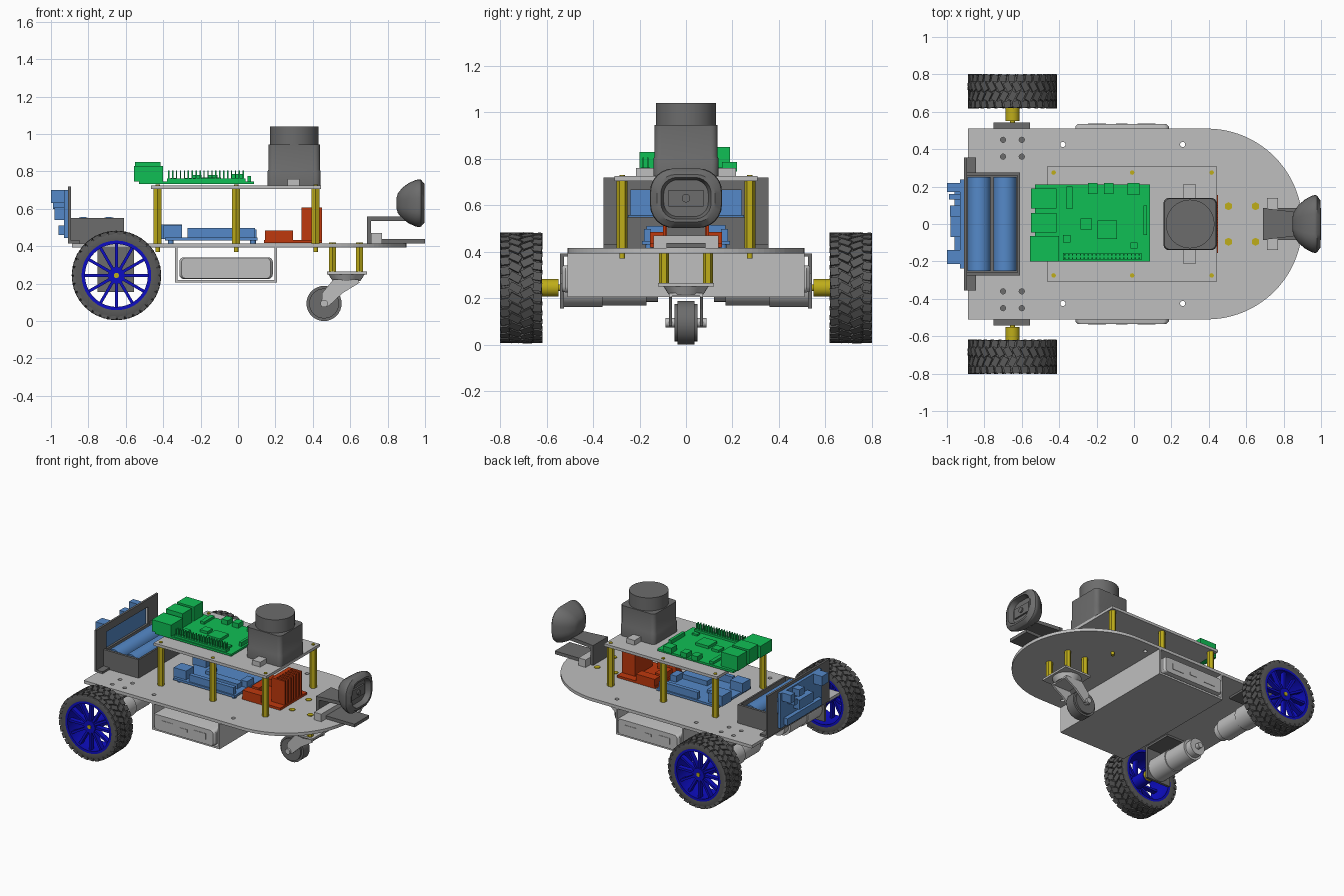
import bpy, bmesh, math
from mathutils import Vector, Matrix

if "Cube" in bpy.data.objects:
    bpy.data.objects.remove(bpy.data.objects["Cube"])


def material(name, rgb):
    m = bpy.data.materials.new(name)
    m.use_nodes = True
    m.diffuse_color = (*rgb, 1)
    bsdf = next(n for n in m.node_tree.nodes if n.type == 'BSDF_PRINCIPLED')
    bsdf.inputs["Base Color"].default_value = (*rgb, 1)
    return m


LIGHT = material("light grey", (0.52, 0.52, 0.52))
DARK = material("dark grey", (0.15, 0.15, 0.15))
TYRE = material("tyre grey", (0.10, 0.10, 0.10))
BRASS = material("brass yellow", (0.52, 0.42, 0.01))
BLUE = material("board blue", (0.09, 0.25, 0.58))
RIM = material("rim blue", (0.004, 0.004, 0.55))
GREEN = material("board green", (0.005, 0.52, 0.09))
RED = material("board red", (0.52, 0.04, 0.004))


# ---- helpers ----
def finish(name, bm, mat, smooth=False):
    bmesh.ops.recalc_face_normals(bm, faces=bm.faces)
    me = bpy.data.meshes.new(name)
    bm.to_mesh(me)
    bm.free()
    ob = bpy.data.objects.new(name, me)
    bpy.context.collection.objects.link(ob)
    me.materials.append(mat)
    if smooth:
        bpy.ops.object.select_all(action='DESELECT')
        ob.select_set(True)
        bpy.context.view_layer.objects.active = ob
        bpy.ops.object.shade_smooth_by_angle(angle=math.radians(35))
    return ob


def add_box(bm, x0, x1, y0, y1, z0, z1, mat4=Matrix()):
    m = Matrix.Translation(((x0 + x1) / 2, (y0 + y1) / 2, (z0 + z1) / 2))
    m = mat4 @ m @ Matrix.Diagonal((x1 - x0, y1 - y0, z1 - z0, 1))
    bmesh.ops.create_cube(bm, size=1, matrix=m)


def add_cyl(bm, p, q, r, r2=None, n=32):
    p, q = Vector(p), Vector(q)
    rot = (q - p).to_track_quat('Z', 'Y').to_matrix().to_4x4()
    bmesh.ops.create_cone(bm, cap_ends=True, segments=n, radius1=r, radius2=r if r2 is None else r2,
                          depth=(q - p).length, matrix=Matrix.Translation((p + q) / 2) @ rot)


def boxes(name, mat, *dims):
    bm = bmesh.new()
    for d in dims:
        add_box(bm, *d)
    return finish(name, bm, mat)


def cyls(name, mat, *specs, n=32):
    bm = bmesh.new()
    for s in specs:
        add_cyl(bm, *s, n=n)
    return finish(name, bm, mat, True)


def loft(name, rings, mat, smooth=True, cap=True):
    bm = bmesh.new()
    rows = [[bm.verts.new(c) for c in ring] for ring in rings]
    for a, b in zip(rows, rows[1:]):
        for i in range(len(a)):
            j = (i + 1) % len(a)
            bm.faces.new((a[i], a[j], b[j], b[i]))
    if cap:
        bm.faces.new(rows[0])
        bm.faces.new(rows[-1])
    return finish(name, bm, mat, smooth)


def round_rect(hu, hv, r, n=6):
    pts = []
    for k, (su, sv) in enumerate(((1, 1), (-1, 1), (-1, -1), (1, -1))):
        for i in range(n + 1):
            a = math.pi / 2 * (k + i / n)
            pts.append((su * (hu - r) + r * math.cos(a), sv * (hv - r) + r * math.sin(a)))
    return pts


def drill(ob, cutter):
    mod = ob.modifiers.new("holes", 'BOOLEAN')
    mod.object, mod.solver = cutter, 'EXACT'
    cutter.hide_render = True
    bpy.context.view_layer.objects.active = ob
    bpy.ops.object.modifier_apply(modifier=mod.name)
    bpy.data.objects.remove(cutter)


# ---- decks ----
outline = [(-0.888, -0.51)]
for i in range(49):
    a = -math.pi / 2 + math.pi * i / 48
    outline.append((0.39 + 0.51 * math.cos(a), 0.51 * math.sin(a)))
outline.append((-0.888, 0.51))
deck = loft("base_deck", [[(x, y, z) for x, y in outline] for z in (0.393, 0.415)], LIGHT, False)
holes = [(x, s * y) for s in (-1, 1) for x, y in
         ((-0.7, 0.36), (-0.6, 0.36), (-0.7, 0.45), (-0.6, 0.45), (-0.38, 0.425), (0.26, 0.425))]
drill(deck, cyls("deck_cutter", LIGHT, *[((x, y, 0.3), (x, y, 0.5), 0.014) for x, y in holes], n=16))
boxes("upper_deck", LIGHT, (-0.465, 0.445, -0.308, 0.308, 0.705, 0.725))
posts = [(x, y) for x in (-0.43, -0.01, 0.415) for y in (-0.275, 0.275)]
cyls("deck_posts", BRASS, *[((x, y, 0.415), (x, y, 0.705), 0.024) for x, y in posts], n=6)
cyls("post_screws", BRASS, *[((x, y, 0.37), (x, y, 0.73), 0.012) for x, y in posts], n=16)

# ---- battery tray with power pack ----
boxes("pack_tray", LIGHT, (-0.337, 0.208, -0.51, 0.51, 0.205, 0.219),
      (-0.337, -0.323, -0.51, 0.51, 0.205, 0.393), (0.194, 0.208, -0.51, 0.51, 0.205, 0.393))
loft("power_pack", [[(-0.064 + k * u, y, 0.283 + k * v) for u, v in round_rect(0.25, 0.058, 0.025)]
                    for y, k in ((-0.535, 0.95), (-0.52, 1), (0.52, 1), (0.535, 0.95))], LIGHT)
for s in (-1, 1):
    y0, y1 = sorted((s * 0.53, s * 0.538))
    boxes("pack_ports", LIGHT, (-0.245, -0.15, y0, y1, 0.262, 0.305), (0.02, 0.115, y0, y1, 0.262, 0.305),
          (-0.095, -0.035, y0, y1, 0.274, 0.293))

# ---- driven wheels, motors and brackets ----
AX, AZ, R = -0.65, 0.244, 0.238


def ring(y, r, n=64):
    return [(AX + r * math.cos(2 * math.pi * i / n), y, AZ + r * math.sin(2 * math.pi * i / n)) for i in range(n)]


for s, side in ((-1, "right"), (1, "left")):
    yc = s * 0.71
    prof = [(-0.088, 0.186), (-0.09, 0.215), (-0.084, 0.229), (0.084, 0.229), (0.09, 0.215), (0.088, 0.186),
            (-0.088, 0.186)]
    loft(side + "_tyre", [ring(yc + d, r) for d, r in prof], TYRE, cap=False)
    # chevron tread blocks
    bm = bmesh.new()
    N = 32
    for i in range(N):
        for t, off in ((-1, 0.0), (1, 0.5)):
            m = (Matrix.Translation((AX, yc, AZ)) @ Matrix.Rotation(2 * math.pi * (i + off) / N, 4, 'Y')
                 @ Matrix.Translation((0, t * 0.026, 0.231)) @ Matrix.Rotation(t * 0.5, 4, 'Z'))
            add_box(bm, -0.017, 0.017, -0.026, 0.026, -0.009, 0.007, m)
            m = (Matrix.Translation((AX, yc, AZ)) @ Matrix.Rotation(2 * math.pi * (i + off + 0.4) / N, 4, 'Y')
                 @ Matrix.Translation((0, t * 0.07, 0.23)) @ Matrix.Rotation(-t * 0.15, 4, 'Z'))
            add_box(bm, -0.018, 0.018, -0.019, 0.019, -0.012, 0.007, m)
    finish(side + "_tread", bm, TYRE)
    # rim barrel, spokes, hub
    prof = [(-0.088, 0.187), (0.088, 0.187), (0.088, 0.168), (0.06, 0.172), (-0.06, 0.172), (-0.088, 0.168),
            (-0.088, 0.187)]
    loft(side + "_rim", [ring(yc + d, r) for d, r in prof], RIM, cap=False)
    bm = bmesh.new()
    for i in range(12):
        m = Matrix.Translation((AX, yc + s * 0.05, AZ)) @ Matrix.Rotation(2 * math.pi * i / 12, 4, 'Y')
        add_box(bm, -0.008, 0.008, -0.018, 0.018, 0.035, 0.176, m)
    finish(side + "_spokes", bm, RIM)
    cyls(side + "_hub", RIM, ((AX, s * 0.63, AZ), (AX, s * 0.785, AZ), 0.045))
    cyls(side + "_coupler", BRASS, ((AX, s * 0.55, AZ), (AX, s * 0.64, AZ), 0.038),
         ((AX, s * 0.5, AZ), (AX, s * 0.79, AZ), 0.014))
    cyls(side + "_motor", LIGHT, ((AX, s * 0.36, AZ), (AX, s * 0.525, AZ), 0.083),
         ((AX, s * 0.17, AZ), (AX, s * 0.37, AZ), 0.076), ((AX, s * 0.12, AZ), (AX, s * 0.18, AZ), 0.06),
         ((AX, s * 0.09, AZ), (AX, s * 0.13, AZ), 0.02))
    y = sorted((s * 0.525, s * 0.543))
    f = sorted((s * 0.32, s * 0.543))
    boxes(side + "_motor_bracket", DARK, (-0.75, -0.555, *y, 0.155, 0.393), (-0.75, -0.555, *f, 0.378, 0.393))

# ---- swivel caster ----
cyls("caster_posts", BRASS, *[((x, y, 0.262), (x, y, 0.42), 0.022) for x in (0.505, 0.65) for y in (-0.095, 0.095)],
     n=6)
boxes("caster_plate", LIGHT, (0.475, 0.69, -0.12, 0.12, 0.25, 0.264))
cyls("caster_swivel", LIGHT, ((0.58, 0, 0.215), (0.58, 0, 0.252), 0.075, 0.098))
fork = [(0.445, 0.075), (0.485, 0.08), (0.56, 0.15), (0.65, 0.205), (0.64, 0.222), (0.51, 0.222), (0.45, 0.15)]
for s in (-1, 1):
    loft("caster_fork", [[(x, s * y, z) for x, z in fork] for y in (0.06, 0.074)], LIGHT, False)
boxes("caster_fork_bridge", LIGHT, (0.51, 0.645, -0.074, 0.074, 0.208, 0.222))
cyls("caster_wheel", DARK, ((0.46, -0.036, 0.094), (0.46, 0.036, 0.094), 0.094),
     ((0.46, -0.05, 0.094), (0.46, 0.05, 0.094), 0.08))
cyls("caster_axle", LIGHT, ((0.46, -0.088, 0.094), (0.46, 0.088, 0.094), 0.02), n=12)

# ---- scanner on upper deck ----
loft("scanner_body", [[(0.3 + k * u, k * v, z) for u, v in round_rect(0.142, 0.14, 0.03)]
                      for z, k in ((0.725, 1), (0.80, 1), (0.81, 0.97), (0.945, 0.97))], DARK)
cyls("scanner_turret", DARK, ((0.3, 0, 0.945), (0.3, 0, 1.04), 0.13), n=48)
boxes("scanner_tabs", LIGHT, (0.265, 0.33, 0.13, 0.215, 0.725, 0.76), (0.265, 0.33, -0.215, -0.13, 0.725, 0.76))

# ---- green computer board ----
boxes("computer_board", GREEN, (-0.53, 0.085, -0.2, 0.21, 0.732, 0.747))
boxes("computer_ports", GREEN, (-0.55, -0.415, 0.083, 0.19, 0.745, 0.85), (-0.55, -0.415, -0.045, 0.06, 0.745, 0.85),
      (-0.555, -0.4, -0.2, -0.065, 0.745, 0.83), (-0.245, -0.195, 0.16, 0.22, 0.745, 0.78),
      (-0.16, -0.11, 0.16, 0.22, 0.745, 0.78), (-0.035, 0.03, 0.155, 0.22, 0.745, 0.785),
      (-0.36, -0.33, 0.08, 0.2, 0.745, 0.765))
boxes("computer_chips", GREEN, (-0.195, -0.09, -0.08, 0.02, 0.745, 0.767), (-0.285, -0.225, -0.03, 0.03, 0.745, 0.765),
      (-0.38, -0.34, -0.1, -0.06, 0.745, 0.76), (0.05, 0.07, -0.06, 0.1, 0.745, 0.775),
      (-0.02, 0.02, -0.13, -0.1, 0.745, 0.76))
boxes("computer_pin_base", GREEN, (-0.38, 0.04, -0.193, -0.155, 0.745, 0.762))
boxes("computer_pins", GREEN, *[(-0.374 + i * 0.021, -0.367 + i * 0.021, y, y + 0.007, 0.76, 0.805)
                                for i in range(20) for y in (-0.187, -0.168)])

# ---- blue controller board ----
boxes("controller_board", BLUE, (-0.39, 0.105, -0.19, 0.19, 0.43, 0.446))
boxes("controller_parts", BLUE, (-0.41, -0.3, 0.06, 0.17, 0.44, 0.515), (-0.4, -0.3, -0.17, -0.08, 0.44, 0.51),
      (-0.22, 0.09, 0.15, 0.18, 0.44, 0.497), (-0.27, 0.09, -0.18, -0.15, 0.44, 0.497),
      (-0.15, 0.06, -0.09, -0.03, 0.44, 0.48), (0.05, 0.1, -0.04, 0.04, 0.44, 0.49),
      (-0.25, -0.21, -0.02, 0.06, 0.44, 0.47))
cyls("controller_feet", BLUE, *[((x, y, 0.415), (x, y, 0.435), 0.015) for x in (-0.36, 0.08) for y in (-0.16, 0.16)])

# ---- red motor driver with finned heat sink ----
boxes("driver_board", RED, (0.14, 0.45, -0.155, 0.155, 0.418, 0.434))
boxes("driver_terminals", RED, (0.145, 0.295, 0.09, 0.155, 0.43, 0.485), (0.145, 0.295, -0.155, -0.09, 0.43, 0.485),
      (0.15, 0.21, -0.06, 0.06, 0.43, 0.48))
boxes("driver_heat_sink", RED, (0.34, 0.37, -0.1, 0.1, 0.43, 0.608),
      *[(0.36, 0.448, y, y + 0.014, 0.43, 0.608) for y in [-0.1 + 0.031 * i for i in range(7)]])

# ---- battery holder and rear panel ----
boxes("battery_holder", DARK, (-0.893, -0.61, -0.275, 0.275, 0.415, 0.43), (-0.893, -0.61, -0.275, -0.258, 0.415, 0.55),
      (-0.893, -0.61, 0.258, 0.275, 0.415, 0.55), (-0.622, -0.61, -0.275, 0.275, 0.415, 0.55))
cyls("battery_cells", BLUE, *[((x, -0.25, 0.495), (x, 0.25, 0.495), 0.062) for x in (-0.828, -0.69)])
boxes("rear_panel", DARK, (-0.908, -0.893, -0.355, -0.24, 0.415, 0.72), (-0.908, -0.893, 0.24, 0.355, 0.415, 0.72),
      (-0.908, -0.893, -0.24, 0.24, 0.415, 0.54), (-0.908, -0.893, -0.24, 0.24, 0.665, 0.72))
boxes("rear_panel_feet", DARK, (-0.893, -0.845, 0.275, 0.355, 0.415, 0.43), (-0.893, -0.845, -0.355, -0.275, 0.415, 0.43))
boxes("rear_module", BLUE, (-0.93, -0.908, -0.238, 0.238, 0.445, 0.70))
boxes("rear_module_parts", BLUE, (-1.0, -0.92, 0.17, 0.22, 0.64, 0.7), (-0.99, -0.92, 0.13, 0.16, 0.6, 0.64),
      (-0.98, -0.92, -0.07, 0.09, 0.54, 0.61), (-1.0, -0.92, -0.215, -0.14, 0.63, 0.7),
      (-0.96, -0.92, -0.2, 0.2, 0.46, 0.51), (-0.985, -0.92, 0.04, 0.1, 0.64, 0.69))

# ---- camera and its clip ----
boxes("camera_clip", DARK, (0.69, 1.0, -0.085, 0.085, 0.415, 0.438), (0.69, 0.712, -0.085, 0.085, 0.415, 0.56))
arm = [(0.69, -0.085), (0.9, -0.06), (0.9, 0.06), (0.69, 0.085)]
loft("camera_arm", [[(x, y, z) for x, y in arm] for z in (0.535, 0.56)], DARK, False)
boxes("clip_block", LIGHT, (0.712, 0.77, -0.14, 0.14, 0.415, 0.47))
shell = [(0.848, 0.25), (0.855, 0.42), (0.88, 0.66), (0.915, 0.85), (0.95, 0.97), (0.968, 1.0), (0.978, 0.98),
         (0.998, 0.8), (0.998, 0.7), (0.96, 0.62)]
loft("camera_head", [[(x, k * u, 0.63 + k * v) for u, v in round_rect(0.155, 0.128, 0.1)] for x, k in shell], DARK)
boxes("camera_face", DARK, (0.95, 0.972, -0.075, 0.075, 0.595, 0.665))
cyls("camera_lens", DARK, ((0.96, 0, 0.63), (0.982, 0, 0.63), 0.018), n=20)
